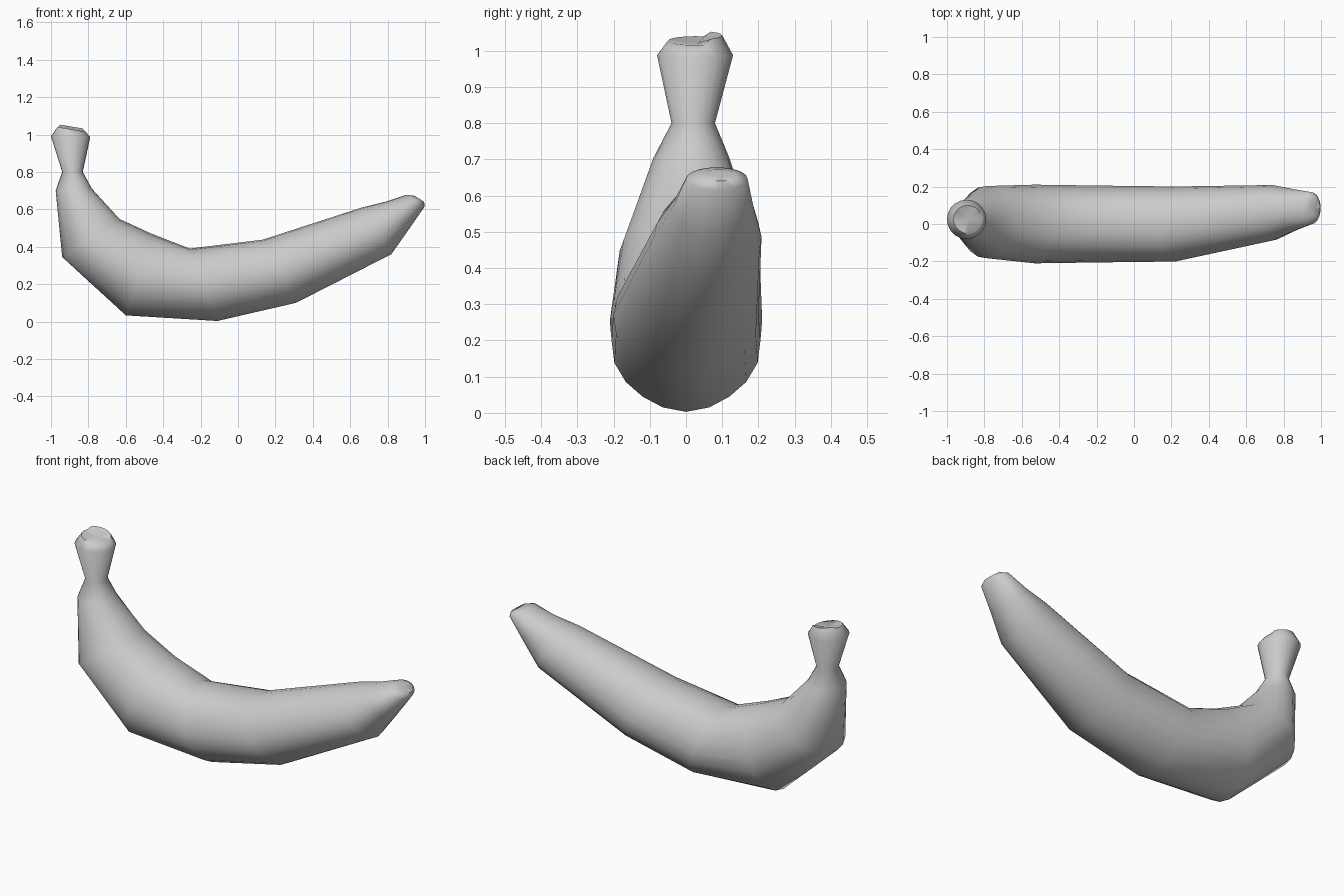
import bpy, bmesh, math
from mathutils import Vector

if "Cube" in bpy.data.objects:
    bpy.data.objects.remove(bpy.data.objects["Cube"])

SIDES = 20
# Each ring: outer x,z / inner x,z / centre y / half width / ridge strength
rings = [
    (-0.965, 1.04, -0.815, 1.015, 0.025, 0.075, 0),   # stem top rim
    (-1.00, 0.99, -0.79, 0.985, 0.025, 0.105, 0),     # stem flare
    (-0.94, 0.80, -0.83, 0.80, 0.02, 0.06, 0),        # stem neck
    (-0.975, 0.70, -0.78, 0.71, 0.015, 0.105, 0.01),  # shoulder
    (-0.94, 0.345, -0.63, 0.55, 0.01, 0.195, 0.02),
    (-0.60, 0.033, -0.46, 0.475, 0.0, 0.213, 0.025),
    (-0.11, 0.003, -0.26, 0.395, 0.0, 0.208, 0.025),
    (0.31, 0.10, 0.13, 0.442, 0.0, 0.203, 0.025),
    (0.82, 0.36, 0.66, 0.612, 0.06, 0.150, 0.02),
    (0.915, 0.495, 0.79, 0.642, 0.075, 0.112, 0.01),
    (0.998, 0.615, 0.90, 0.678, 0.085, 0.085, 0),     # blossom tip
    (0.995, 0.64, 0.945, 0.672, 0.09, 0.05, 0),
]

bm = bmesh.new()
loops = []
for ox, oz, ix, iz, cy, hw, ridge in rings:
    outer, inner = Vector((ox, cy, oz)), Vector((ix, cy, iz))
    mid, up = (outer + inner) / 2, (inner - outer) / 2
    loop = []
    for i in range(SIDES):
        a = 2 * math.pi * i / SIDES
        f = 1 - ridge * (1 - math.cos(5 * (a - math.pi))) / 2
        loop.append(bm.verts.new(mid + up * math.cos(a) * f
                                 + Vector((0, hw * math.sin(a) * f, 0))))
    loops.append(loop)

# Skin between neighbouring rings
for a, b in zip(loops, loops[1:]):
    for i in range(SIDES):
        j = (i + 1) % SIDES
        bm.faces.new((a[i], a[j], b[j], b[i]))

# Slightly dished stem end and blossom end
for loop, centre in ((loops[0], (-0.89, 0.03, 1.02)), (loops[-1], (0.965, 0.09, 0.652))):
    c = bm.verts.new(centre)
    for i in range(SIDES):
        bm.faces.new((loop[i], loop[(i + 1) % SIDES], c))

# Raised lump on the rear of the stem end
for v in loops[0]:
    if v.co.y > 0.06:
        v.co.z += 0.015

bmesh.ops.recalc_face_normals(bm, faces=bm.faces)
mesh = bpy.data.meshes.new("banana")
bm.to_mesh(mesh)
bm.free()
banana = bpy.data.objects.new("banana", mesh)
bpy.context.collection.objects.link(banana)
bpy.context.view_layer.objects.active = banana
banana.select_set(True)
bpy.ops.object.shade_smooth_by_angle(angle=math.radians(60))
